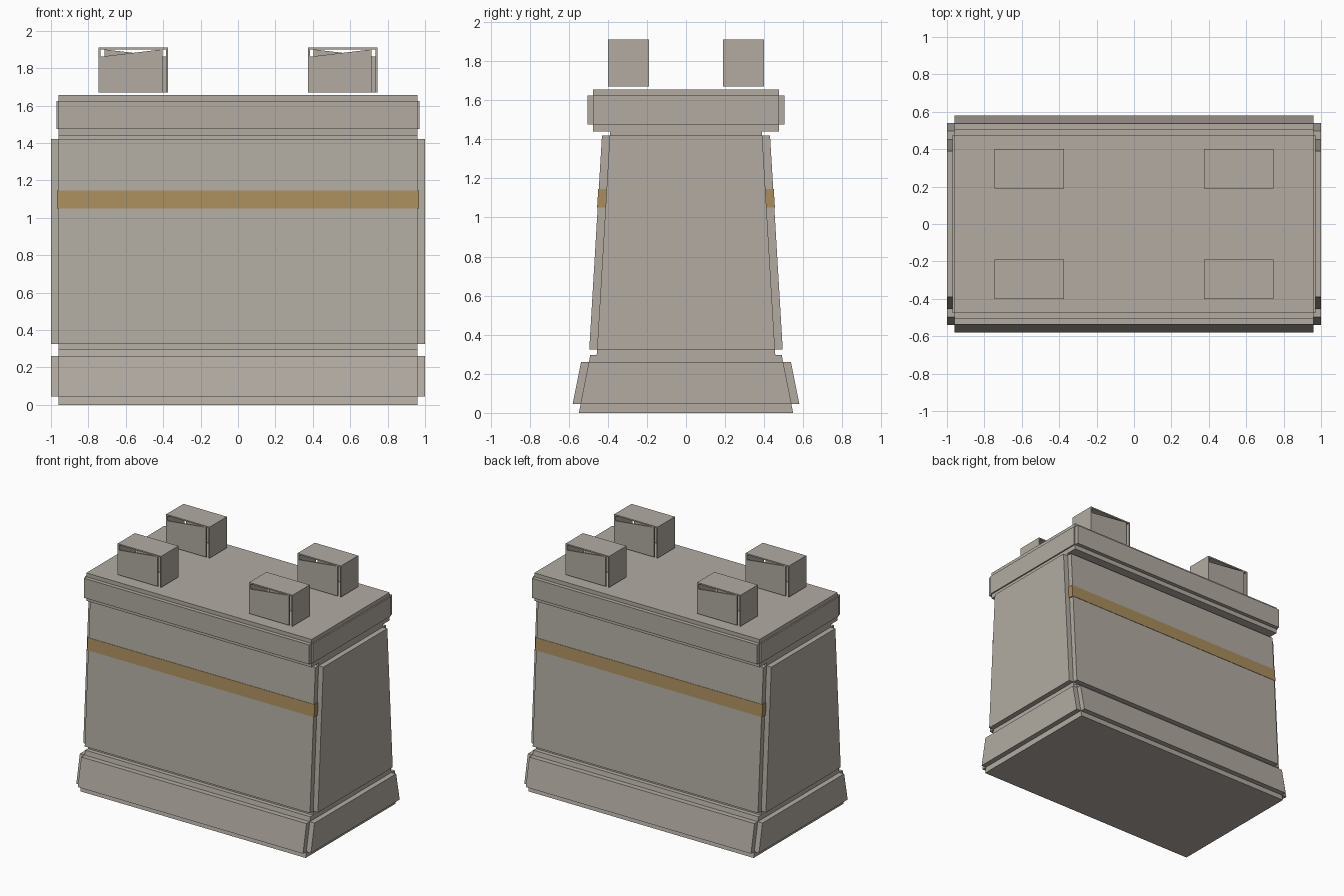
import bpy
import bmesh
from mathutils import Vector

old = bpy.data.objects.get("Cube")
if old:
    bpy.data.objects.remove(old, do_unlink=True)


def material(name, rgb):
    m = bpy.data.materials.new(name)
    m.use_nodes = True
    color = (*rgb, 1)
    m.diffuse_color = color
    bsdf = next(n for n in m.node_tree.nodes if n.type == 'BSDF_PRINCIPLED')
    bsdf.inputs["Base Color"].default_value = color
    return m


STONE = material("warm grey stone", (0.445, 0.41, 0.36))
TRIM = material("tan trim", (0.40, 0.27, 0.11))


def prism(name, points, offset, mat=STONE):
    """Extrude a closed outline of 3D points along an offset vector."""
    bm = bmesh.new()
    face = bm.faces.new([bm.verts.new(p) for p in points])
    moved = bmesh.ops.extrude_face_region(bm, geom=[face])["geom"]
    verts = [v for v in moved if isinstance(v, bmesh.types.BMVert)]
    bmesh.ops.translate(bm, verts=verts, vec=Vector(offset))
    bmesh.ops.recalc_face_normals(bm, faces=bm.faces)
    mesh = bpy.data.meshes.new(name)
    bm.to_mesh(mesh)
    bm.free()
    mesh.materials.append(mat)
    obj = bpy.data.objects.new(name, mesh)
    bpy.context.collection.objects.link(obj)
    return obj


def section(name, outline, x0, x1, mat=STONE):
    """Extrude a (y, z) outline from x0 to x1."""
    return prism(name, [(x0, y, z) for y, z in outline], (x1 - x0, 0, 0), mat)


def trapezoid(y0, z0, y1, z1):
    return [(-y0, z0), (y0, z0), (y1, z1), (-y1, z1)]


# Solid core: flared base, tapering wall and square cap
section("base_core", trapezoid(0.548, 0, 0.49, 0.295), -0.96, 0.96)
section("wall_core", trapezoid(0.457, 0.295, 0.388, 1.44), -0.96, 0.96)
section("cap_core", trapezoid(0.475, 1.44, 0.475, 1.655), -0.96, 0.96)

# Raised panels on every side: inner y at bottom and top, z range, depth, end x
panels = {
    "base": (0.54, 0.045, 0.497, 0.26, 0.04, 1.0),
    "wall": (0.455, 0.325, 0.39, 1.42, 0.04, 1.0),
    "cap": (0.475, 1.475, 0.475, 1.625, 0.03, 0.97),
}
for part, (y0, z0, y1, z1, depth, end) in panels.items():
    for s, label in ((-1, "front"), (1, "back")):
        outline = [(s * (y0 - 0.02), z0), (s * (y0 + depth), z0),
                   (s * (y1 + depth), z1), (s * (y1 - 0.02), z1)]
        section(f"{part}_{label}_panel", outline, -0.96, 0.96)
    for s, label in ((-1, "right"), (1, "left")):
        section(f"{part}_{label}_panel", trapezoid(y0, z0, y1, z1),
                s * 0.955, s * end)

# Tan band across the front and back walls
for s, label in ((-1, "front"), (1, "back")):
    outline = [(s * 0.405, 1.05), (s * 0.455, 1.05),
               (s * 0.449, 1.145), (s * 0.40, 1.145)]
    section(f"{label}_band", outline, -0.967, 0.967, TRIM)


# Hollow corner blocks, with open slots at two opposite corners
def block(name, cx, cy):
    hx, hy, low, high, t, gap = 0.185, 0.105, 1.67, 1.91, 0.01, 0.03
    prism(f"{name}_top", [(cx - hx, cy - hy, high), (cx + hx, cy - hy, high),
                          (cx + hx, cy + hy, high), (cx - hx, cy + hy, high)],
          (0, 0, -t))
    for s, label in ((-1, "front"), (1, "back")):
        # The long panel's top edge drops away from the slot
        y = cy + s * hy
        prism(f"{name}_{label}", [(cx + s * hx, y, low),
                                  (cx - s * (hx - gap), y, low),
                                  (cx - s * (hx - gap), y, high - t),
                                  (cx + s * hx, y, high - 0.05)],
              (0, -s * t, 0))
        x = cx + s * hx
        prism(f"{name}_{'left' if s > 0 else 'right'}",
              [(x, cy - hy, low), (x, cy + hy, low),
               (x, cy + hy, high - t), (x, cy - hy, high - t)],
              (-s * t, 0, 0))


for sx, side in ((-1, "right"), (1, "left")):
    for sy, end in ((-1, "front"), (1, "back")):
        block(f"{end}_{side}_block", sx * 0.56, sy * 0.295)
